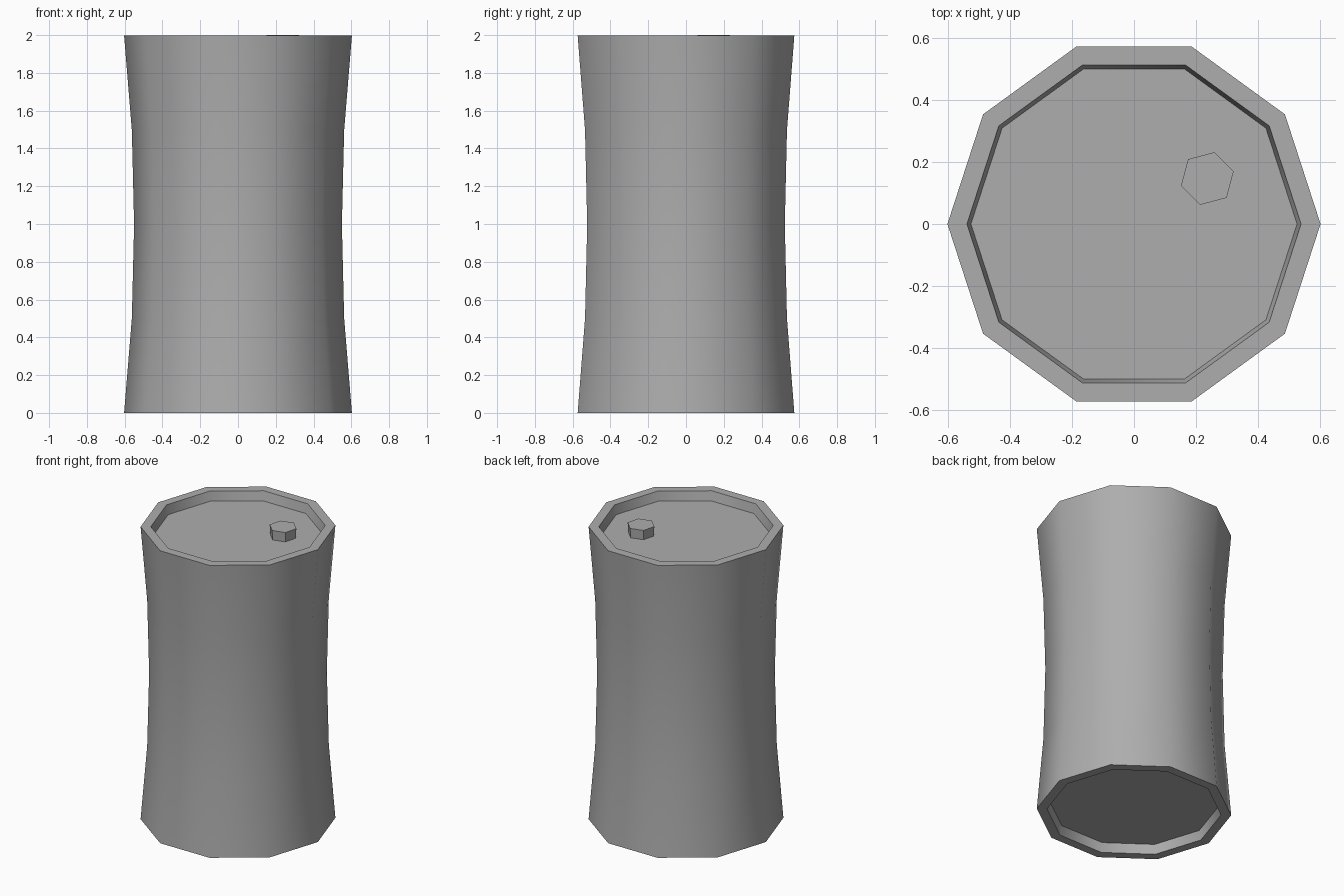
import bpy, bmesh
from math import cos, sin, pi, radians

if "Cube" in bpy.data.objects:
    bpy.data.objects.remove(bpy.data.objects["Cube"])

# Dark grey paint
grey = bpy.data.materials.new("dark_grey")
grey.diffuse_color = (0.42, 0.42, 0.42, 1)
grey.use_nodes = True
grey.node_tree.nodes["Principled BSDF"].inputs["Base Color"].default_value = grey.diffuse_color


def lathe(name, profile, sides, turn=0.0, centre=(0, 0)):
    """Revolve a (radius, z) profile into a closed low-poly solid."""
    bm = bmesh.new()
    rings = []
    for r, z in profile:
        rings.append([bm.verts.new((centre[0] + r * cos(turn + 2 * pi * i / sides),
                                    centre[1] + r * sin(turn + 2 * pi * i / sides), z))
                      for i in range(sides)])
    for a, b in zip(rings, rings[1:]):
        for i in range(sides):
            j = (i + 1) % sides
            bm.faces.new((a[i], a[j], b[j], b[i]))
    bm.faces.new(rings[0][::-1])
    bm.faces.new(rings[-1])
    bmesh.ops.recalc_face_normals(bm, faces=bm.faces)
    mesh = bpy.data.meshes.new(name)
    bm.to_mesh(mesh)
    bm.free()
    mesh.materials.append(grey)
    obj = bpy.data.objects.new(name, mesh)
    bpy.context.collection.objects.link(obj)
    return obj


# Waisted drum with a recessed panel at each end
top = 1.997
half = [(0.527, 0.063), (0.54, 0.0), (0.603, 0.0), (0.562, 0.5)]
profile = half + [(0.55, top / 2)] + [(r, top - z) for r, z in reversed(half)]
drum = lathe("drum_body", profile, 10)
bpy.context.view_layer.objects.active = drum
drum.select_set(True)
bpy.ops.object.shade_smooth_by_angle(angle=radians(40))

# Hexagonal filler cap standing on the top panel
lathe("filler_cap", [(0.083, 1.93), (0.088, 2.0)], 6, radians(15), (0.237, 0.147))
